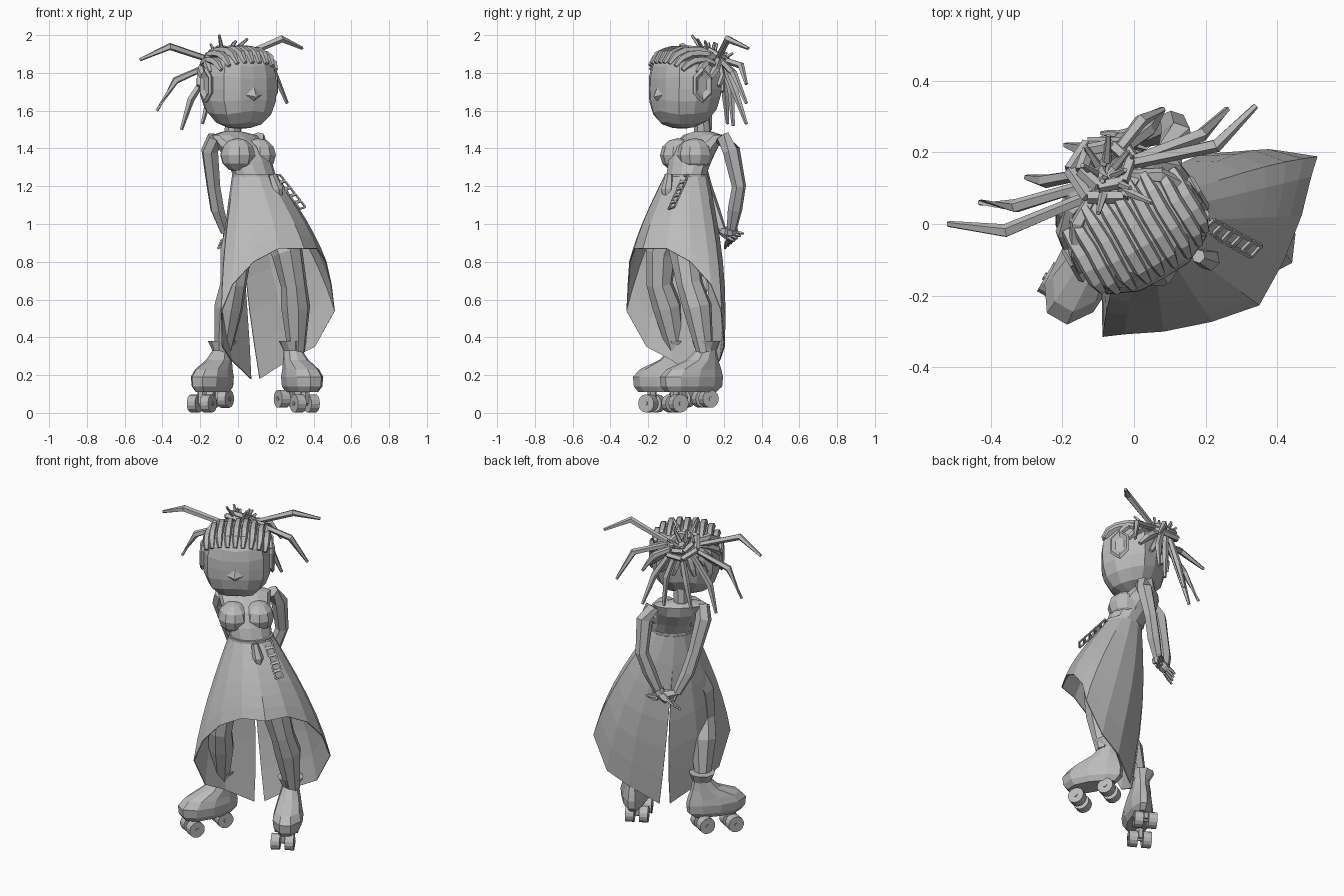
import bpy, bmesh, math
from math import sin, cos, pi, radians
from mathutils import Vector, Matrix

cube = bpy.data.objects.get("Cube")
if cube:
    bpy.data.objects.remove(cube, do_unlink=True)

grey = bpy.data.materials.new("plain_grey")
grey.use_nodes = True
grey.diffuse_color = (0.5, 0.5, 0.5, 1)
grey.node_tree.nodes["Principled BSDF"].inputs["Base Color"].default_value = grey.diffuse_color


def finish(name, bm):
    bmesh.ops.recalc_face_normals(bm, faces=bm.faces)
    mesh = bpy.data.meshes.new(name)
    bm.to_mesh(mesh)
    bm.free()
    mesh.materials.append(grey)
    obj = bpy.data.objects.new(name, mesh)
    bpy.context.collection.objects.link(obj)
    return obj


def add_loft(bm, rings, closed=True, caps=True):
    """Skin a list of point rings."""
    rows = [[bm.verts.new(p) for p in ring] for ring in rings]
    n = len(rows[0])
    for a, b in zip(rows, rows[1:]):
        for i in range(n if closed else n - 1):
            j = (i + 1) % n
            bm.faces.new((a[i], a[j], b[j], b[i]))
    if caps:
        bm.faces.new(rows[0])
        bm.faces.new(rows[-1])


def add_tube(bm, path, radii, sides=6):
    """Tapered tube along a path."""
    pts = [Vector(p) for p in path]
    if not isinstance(radii, (list, tuple)):
        radii = [radii] * len(pts)
    rings = []
    for i, p in enumerate(pts):
        d = (pts[min(i + 1, len(pts) - 1)] - pts[max(i - 1, 0)]).normalized()
        ref = Vector((0.3, 0.1, 1)) if abs(d.z) < 0.8 else Vector((1, 0.2, 0))
        a = d.cross(ref).normalized()
        b = d.cross(a)
        rings.append([p + (a * cos(k * 2 * pi / sides) + b * sin(k * 2 * pi / sides)) * radii[i]
                      for k in range(sides)])
    add_loft(bm, rings)


def tube(name, path, radii, sides=6):
    bm = bmesh.new()
    add_tube(bm, path, radii, sides)
    return finish(name, bm)


def frame(x, y, z, yaw):
    """Local frame: x is the part's left, -y its front."""
    return Matrix.Translation((x, y, z)) @ Matrix.Rotation(radians(yaw), 4, 'Z')


def ellipse(m, cx, cy, z, rx, ry, sides=12, egg=0):
    """Flat ring; egg widens its front end."""
    angles = [k * 2 * pi / sides for k in range(sides)]
    return [m @ Vector((cx + rx * cos(a) * (1 - egg * sin(a)), cy + ry * sin(a), z)) for a in angles]


# Torso, leaning back from hips to neck
bm = bmesh.new()
torso = [(1.05, .11, 0, .14, .11), (1.25, .09, 0, .12, .1), (1.33, .06, .02, .125, .11),
         (1.41, .02, .05, .14, .115), (1.47, -.02, .09, .15, .065), (1.49, -.03, .09, .05, .045)]
add_loft(bm, [ellipse(frame(x, y, 0, 39), 0, 0, z, rx, ry) for z, x, y, rx, ry in torso])
finish("torso", bm)
tube("neck", [(-.03, .09, 1.46), (-.02, .08, 1.58)], .045, 8)

# Bodice
chest = frame(-.03, .09, 1.365, 39)
for side, label in ((1, "left"), (-1, "right")):
    bm = bmesh.new()
    bmesh.ops.create_uvsphere(bm, u_segments=10, v_segments=6, radius=1)
    bm.transform(chest @ Matrix.Translation((side * .07 + .01, -.12, 0))
                 @ Matrix.Diagonal((.092, .1, .09, 1)))
    finish(label + "_bodice_cup", bm)

# Belt
bm = bmesh.new()
add_loft(bm, [ellipse(frame(.09, 0, 0, 39), 0, 0, z, .128, .11) for z in (1.235, 1.265)])
finish("belt", bm)

# Skirt: each column runs from the waist to the hem (left, forward, height)
hem = [(0, .34, .87), (.13, .29, .87), (.25, .225, .8), (.34, .16, .68), (.39, .13, .54),
       (.32, .05, .35), (.2, -.02, .28), (.03, -.06, .18)]
skirt_frame = frame(.13, .035, 0, 40)


def skirt_column(i, side):
    u, v, z = hem[i]
    ang = i * pi / (len(hem) - 1)
    col = []
    for k in range(7):
        t = k / 6
        bulge = .35 + .5 * max(0, -cos(ang))
        s = t * (1 - bulge) + sin(t * pi / 2) * bulge
        x = (-.053 + side * .125 * sin(ang)) * (1 - s) + side * u * s
        if i == len(hem) - 1:
            x = -.053 * (1 - s) + side * u * t ** 3
        f = .11 * cos(ang) * (1 - s) + v * s - .045 * sin(pi * t) * max(0, -cos(ang))
        col.append(skirt_frame @ Vector((x, -f, 1.25 + (z - 1.25) * t)))
    return col


columns = [skirt_column(i, -1) for i in range(len(hem) - 1, 0, -1)]
columns += [skirt_column(i, 1) for i in range(len(hem))]
bm = bmesh.new()
add_loft(bm, columns, closed=False, caps=False)
bmesh.ops.remove_doubles(bm, verts=bm.verts, dist=.0005)
skirt = finish("skirt", bm)
solid = skirt.modifiers.new("cloth_thickness", 'SOLIDIFY')
solid.thickness = .006
solid.offset = 0

# Legs
leg_radii = [.09, .085, .07, .078, .045]
tube("left_leg", [(.17, .05, 1.05), (.26, -.01, .85), (.295, .02, .68), (.305, .06, .56), (.31, .1, .32)],
     leg_radii, 8)
tube("right_leg", [(.04, -.05, 1.05), (-.01, -.13, .85), (-.025, -.14, .68), (-.05, -.1, .56), (-.08, -.05, .32)],
     leg_radii, 8)

# Roller boots: shell, axles and paired wheels
boot = [(.11, .06, .06, .15), (.14, .055, .08, .18), (.19, .055, .085, .185), (.23, .04, .075, .16),
        (.28, -.01, .06, .09), (.33, -.03, .048, .058), (.38, -.03, .075, .075)]
for label, x, y, yaw in (("left", .305, .08, 28), ("right", -.1, -.065, -30)):
    m = frame(x, y, 0, yaw)
    bm = bmesh.new()
    add_loft(bm, [ellipse(m, 0, -f, z, w, l, 10, .25 if z < .3 else 0) for z, f, w, l in boot])
    finish(label + "_boot", bm)
    for part, f, h in (("front", .145, .05), ("rear", -.035, .075)):
        bm = bmesh.new()
        mid = -.022
        add_tube(bm, [m @ Vector((mid, -f, h)), m @ Vector((mid, -f, .13))], .025, 6)
        add_tube(bm, [m @ Vector((mid + s * .07, -f, h)) for s in (-1, 1)], .012, 6)
        for s in (-1, 1):
            add_tube(bm, [m @ Vector((mid + s * d, -f, h)) for d in (.015, .065)], .048, 14)
        finish(label + "_" + part + "_wheels", bm)

# Arms folded behind the back, with hands crossing
arms = {"left": [(.1, .19, 1.46), (.12, .24, 1.39), (.11, .28, 1.2), (.07, .26, 1.08), (.02, .24, .96)],
        "right": [(-.12, .01, 1.46), (-.15, .04, 1.39), (-.13, .1, 1.2), (-.11, .14, 1.08), (-.07, .19, .96)]}
tips = {"left": Vector((-.1, .23, .89)), "right": Vector((.06, .28, .93))}
for label, path in arms.items():
    tube(label + "_arm", path, [.042, .047, .038, .039, .026], 6)
    wrist, tip = Vector(path[-1]), tips[label]
    palm = wrist.lerp(tip, .5)
    bm = bmesh.new()
    add_tube(bm, [wrist, wrist.lerp(palm, .6), palm], [.02, .032, .028], 6)
    for k in range(4):
        off = Vector((.004, .012, .01)) * (k - 1.5)
        add_tube(bm, [palm + off * .8, palm.lerp(tip, .6) + off * 1.2, tip + off * 1.3], [.012, .01, .006], 5)
    add_tube(bm, [wrist, wrist + Vector((0, .03, -.04))], [.013, .007], 5)
    finish(label + "_hand", bm)
tube("bracelet", [(.027, .242, .977), (.015, .238, .95)], .035, 8)

# Head: a rounded block with a narrower jaw
head = frame(0, -.005, 1.715, 30)


def on_head(d, grow=1):
    d = Vector(d)
    n = 3
    s = (abs(d.x / .195) ** n + abs(d.y / .17) ** n + abs(d.z / .21) ** n) ** (-1 / n)
    return d * s * grow


bm = bmesh.new()
bmesh.ops.create_uvsphere(bm, u_segments=14, v_segments=10, radius=1)
for v in bm.verts:
    p = on_head(v.co)
    if p.z < -.05:
        p.x *= 1 + (p.z + .05) * .8
        if p.y > 0:
            p.z += p.y * .25
    v.co = head @ p
finish("head", bm)
bm = bmesh.new()
add_loft(bm, [[head @ Vector(p) for p in ring] for ring in (
    [(-.06, -.16, -.03), (0, -.16, .03), (.06, -.16, -.03), (0, -.16, -.07)],
    [(-.008, -.188, -.04), (0, -.188, -.03), (.008, -.188, -.04), (0, -.188, -.048)])])
finish("nose", bm)
for s, label in ((1, "left"), (-1, "right")):
    m = head @ Matrix.Translation((s * .19, -.01, .02))
    bm = bmesh.new()
    add_loft(bm, [[m @ Vector((s * d, w * sin(k * pi / 3), h * cos(k * pi / 3))) for k in range(6)]
                  for d, w, h in ((-.02, .045, .07), (.012, .065, .095), (.022, .052, .08), (.008, .03, .05))])
    finish(label + "_ear", bm)

# Braided rows: parallel over the crown, radiating up the back to the knot
bm = bmesh.new()
for k in range(9):
    b = radians(-48 + 12 * k)
    sweep = [radians(42 + 16 * t) for t in range(6)]
    path = [head @ on_head((sin(b), -cos(b) * cos(a), cos(b) * sin(a)), 1.01) for a in sweep]
    add_tube(bm, path, [.012, .021, .022, .022, .02, .015], 5)
knot = Vector((0, .8, .85))
for k in range(11):
    a = radians(80 + 20 * k)
    start = Vector((sin(a), -cos(a), .35 + .55 * cos(a)))
    path = [head @ on_head(start.lerp(knot, t / 4), 1.01) for t in range(5)]
    add_tube(bm, path, [.012, .022, .022, .018, .014], 5)
finish("braided_rows", bm)

# Knot of hair
bm = bmesh.new()
ring_frame = Matrix.Translation((-.08, .15, 1.875)) @ Matrix.Rotation(radians(-30), 4, 'X')
for r, h in ((.1, 0), (.07, .025)):
    for k in range(6):
        add_tube(bm, [ring_frame @ Vector((r * cos(j * pi / 3 + h * 9), r * sin(j * pi / 3 + h * 9), h))
                      for j in (k, k + 1)], .018, 5)
for k in range(6):
    a = k * pi / 3 + .4
    add_tube(bm, [ring_frame @ Vector((.03 * cos(a), .03 * sin(a), 0)),
                  ring_frame @ Vector((.07 * cos(a), .07 * sin(a), .06 + .015 * (k % 2)))], [.014, .007], 5)
for foot, tip in (((-.08, .1, 1.9), (-.1, .03, 2)), ((-.04, .1, 1.9), (.05, .06, 1.98)),
                  ((-.06, .12, 1.9), (-.01, .1, 1.97))):
    add_tube(bm, [foot, tip], [.015, .007], 5)
finish("hair_knot", bm)

# Loose locks: base, bend, tip
locks = [((-.12, .08, 1.86), (-.36, -.02, 1.94), (-.52, 0, 1.87)),
         ((-.13, .11, 1.85), (-.33, .05, 1.76), (-.43, .06, 1.6)),
         ((-.14, .14, 1.83), (-.25, .12, 1.66), (-.3, .13, 1.5)),
         ((0, .17, 1.88), (.23, .22, 1.98), (.34, .33, 1.93)),
         ((0, .18, 1.87), (.19, .25, 1.8), (.26, .32, 1.64)),
         ((-.04, .2, 1.85), (.04, .26, 1.7), (.08, .32, 1.53)),
         ((-.07, .2, 1.85), (-.03, .24, 1.7), (-.02, .25, 1.52)),
         ((-.1, .19, 1.85), (-.15, .21, 1.68), (-.19, .22, 1.53)),
         ((-.05, .2, 1.87), (.02, .29, 1.84), (.08, .32, 1.74))]
bm = bmesh.new()
for path in locks:
    add_tube(bm, path, [.016, .02, .009], 5)
finish("loose_locks", bm)

# Belt tongue and hanging chain
tube("belt_tongue", [(.18, -.09, 1.26), (.21, -.1, 1.18), (.215, -.105, 1.1)], [.02, .032, .012], 6)
bm = bmesh.new()
start, end = Vector((.22, -.01, 1.24)), Vector((.33, -.07, 1.1))
along = (end - start).normalized()
across = along.cross(Vector((.6, -.7, .4))).normalized()
for k in range(5):
    c = start.lerp(end, k / 4)
    corners = [c + along * a * .02 + across * b * .022 for a, b in ((-1, -1), (1, -1), (1, 1), (-1, 1))]
    for j in range(4):
        add_tube(bm, [corners[j], corners[(j + 1) % 4]], .006, 4)
finish("belt_chain", bm)
